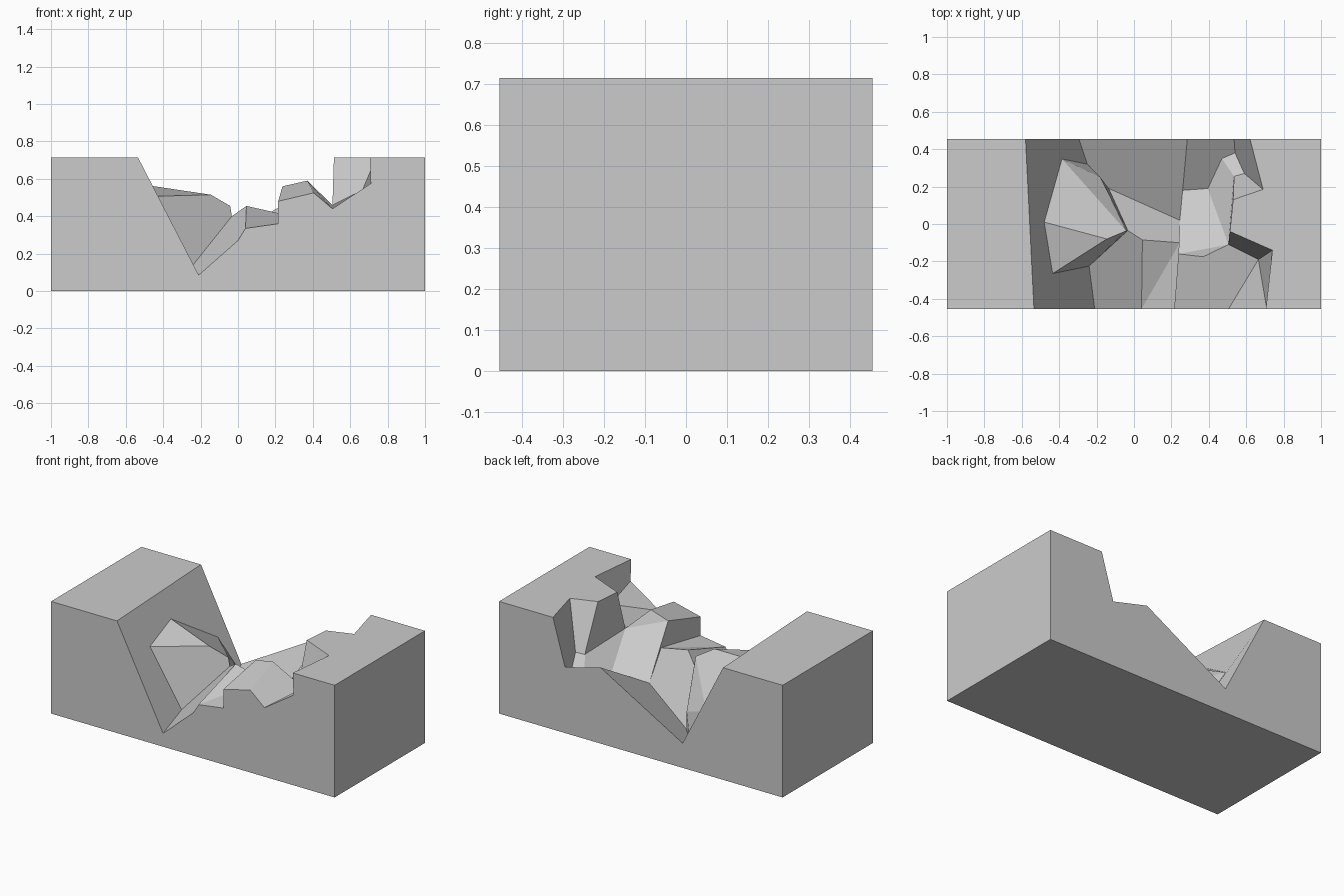
import bpy, bmesh

if "Cube" in bpy.data.objects:
    bpy.data.objects.remove(bpy.data.objects["Cube"])

HALF_DEPTH = 0.455
TOP = 0.715

bm = bmesh.new()
pt = {}

def add_points(**points):
    """Create named corner points."""
    for name, co in points.items():
        pt[name] = bm.verts.new(co)

def add_profile(prefix, y, profile):
    """Create a numbered cut profile in a vertical plane, from left to right."""
    for i, (x, z) in enumerate(profile):
        pt[f"{prefix}{i}"] = bm.verts.new((x, y, z))

def facets(*outlines):
    for outline in outlines:
        bm.faces.new([pt[n] for n in outline.split()])

# Cut profiles: base corner, plateau corner, canyon line, plateau, base
front = [(-1, 0), (-1, TOP), (-.535, TOP), (-.21, .085), (0, .27), (.04, .335),
         (.215, .36), (.215, .48), (.405, .525), (.505, .44), (.71, .575),
         (.705, TOP), (1, TOP), (1, 0)]
back = [(-1, 0), (-1, TOP), (-.58, TOP), (-.295, .157), (.285, .485),
        (.535, .42), (.62, TOP), (1, TOP), (1, 0)]
add_profile("f", -HALF_DEPTH, front)
add_profile("b", HALF_DEPTH, back)

# Outcrop on the left cliff
add_points(F=(-.48, .01, .565), G=(-.435, -.265, .507), H=(-.24, -.225, .14),
           I=(-.145, -.08, .515), A=(-.385, .348, .345), B=(-.25, .32, .105),
           C=(-.18, .25, .25), D=(-.135, .19, .105),
           tip=(-.042, -.037, .455), E=(-.033, -.035, .40))
# Middle ledge and hump
add_points(J=(.045, -.085, .455), K=(.245, -.10, .41), L=(.245, .02, .23),
           M=(.26, .18, .325), N=(.395, .19, .315),
           Y=(.238, -.16, .56), Z=(.37, -.175, .59))
# Right cliff: foot points, then rim points
add_points(O=(.47, .35, .376), P=(.54, .38, .38), Q=(.59, .27, .43),
           S=(.535, .255, .425), V=(.505, -.11, .46), X=(.665, -.19, .54),
           R=(.69, .185, TOP), T=(.53, .13, TOP), U=(.513, -.04, TOP),
           W=(.74, -.14, TOP))

# Outer block sides, base and plateaus
facets(" ".join(f"f{i}" for i in range(len(front))),
       " ".join(f"b{i}" for i in range(len(back))),
       "f0 f13 b8 b0", "f0 f1 b1 b0", "f13 f12 b7 b8",
       "f1 f2 b2 b1", "f11 f12 b7 b6 R T U W")
# Left cliff wall around the outcrop
facets("f2 f3 H G F A B b3 b2")
# Outcrop
facets("F G I", "G H E tip I", "F I tip A", "A tip C", "A C B", "B C D", "C tip E D")
# Back slope, ledge wall and front slope
facets("b3 B D L M b4", "E J K L D", "f3 H E J f5 f4", "J K f5", "f5 K f6")
# Hump
facets("f6 f7 Y L K", "f7 f8 Z Y", "Y Z V", "f8 f9 X V Z", "Y V N M L")
# Right gully and cliff walls
facets("N O S V", "O P Q S", "b4 M N O P b5", "f9 f10 X", "f10 f11 W X",
       "U W X V", "T U V S", "T R Q S", "R b6 b5 P Q")

bmesh.ops.recalc_face_normals(bm, faces=bm.faces)
mesh = bpy.data.meshes.new("canyon_block")
bm.to_mesh(mesh)
bm.free()
block = bpy.data.objects.new("canyon_block", mesh)
bpy.context.collection.objects.link(block)
